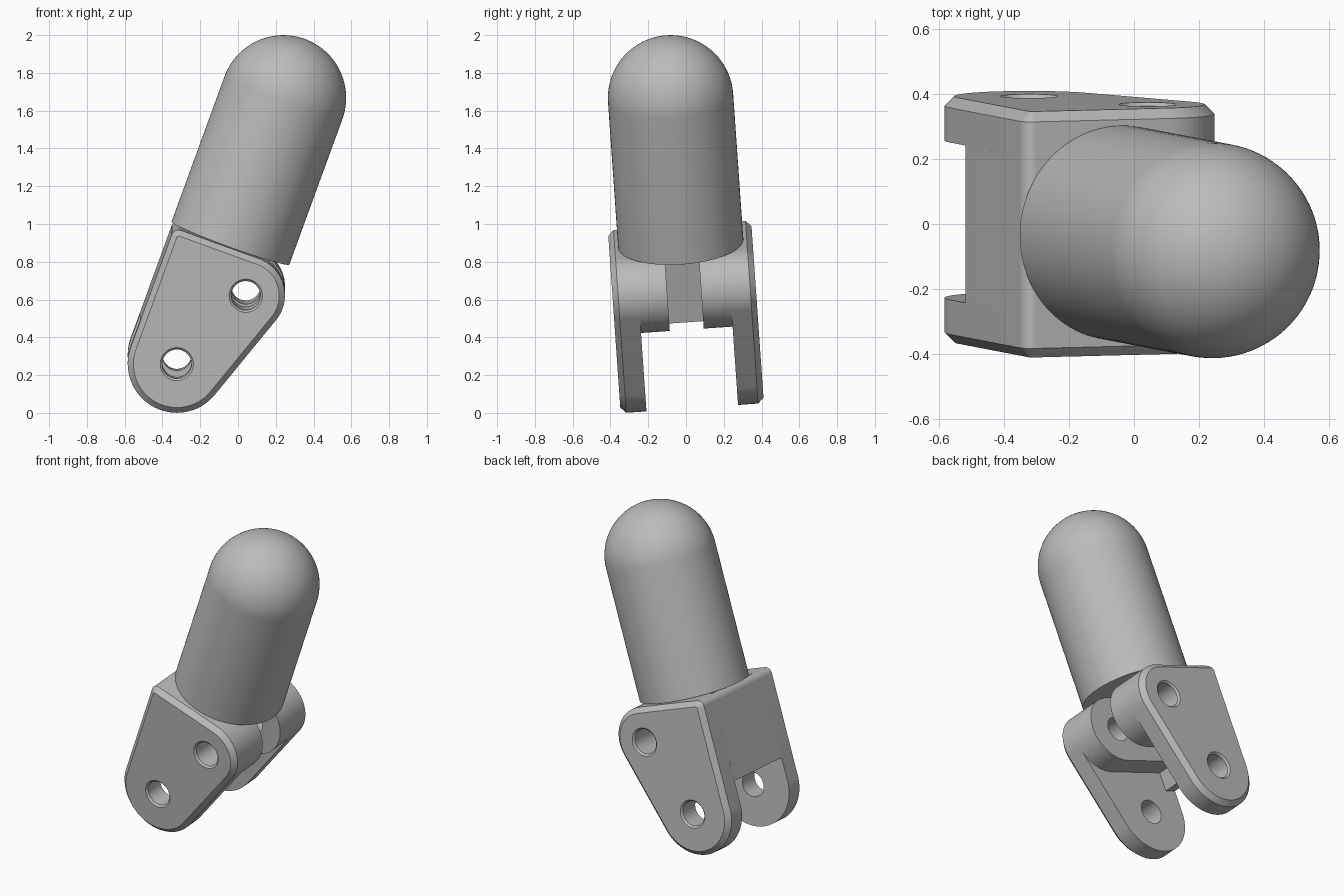
import bpy
import bmesh
import math
from mathutils import Matrix, Vector

if "Cube" in bpy.data.objects:
    bpy.data.objects.remove(bpy.data.objects["Cube"], do_unlink=True)

grey = bpy.data.materials.new("plain grey")
grey.use_nodes = True
grey.diffuse_color = (0.5, 0.5, 0.5, 1)
grey.node_tree.nodes["Principled BSDF"].inputs["Base Color"].default_value = (0.5, 0.5, 0.5, 1)

# Whole finger segment leans sideways and slightly forward
POSE = (Matrix.Translation((0, 0, 0.5)) @ Matrix.Rotation(math.radians(4), 4, 'X')
        @ Matrix.Translation((-0.04, 0, 0.4)) @ Matrix.Rotation(math.radians(20), 4, 'Y'))

# Rounded features in the side plane: x, z, radius
LOW_PIVOT = (-0.056, -0.676, 0.26)
TOP_PIVOT = (0.163, -0.21, 0.207)
CORNER = (-0.276, -0.043, 0.04)
INNER, OUTER, CHAMFER = 0.243, 0.38, 0.03
SLOT = 0.09


def finish(name, bm):
    bmesh.ops.remove_doubles(bm, verts=bm.verts, dist=0.00005)
    bmesh.ops.recalc_face_normals(bm, faces=bm.faces)
    mesh = bpy.data.meshes.new(name)
    bm.to_mesh(mesh)
    bm.free()
    mesh.materials.append(grey)
    obj = bpy.data.objects.new(name, mesh)
    bpy.context.collection.objects.link(obj)
    obj.matrix_world = POSE
    return obj


def outline(circles, inset=0.0, steps=144):
    """Convex outline wrapped around a set of circles."""
    points = []
    for i in range(steps):
        a = math.tau * i / steps
        c, s = math.cos(a), math.sin(a)
        x, z, r = max(circles, key=lambda k: k[0] * c + k[1] * s + k[2])
        p = Vector((x + (r - inset) * c, z + (r - inset) * s))
        if not points or (p - points[-1]).length > 0.0001:
            points.append(p)
    if (points[0] - points[-1]).length < 0.0001:
        points.pop()
    return points


def prism(name, circles, sections):
    """Stack outlines at (y, inset) sections into a closed solid."""
    bm = bmesh.new()
    rings = [[bm.verts.new((p.x, y, p.y)) for p in outline(circles, inset)]
             for y, inset in sections]
    for a, b in zip(rings, rings[1:]):
        for i in range(len(a)):
            j = (i + 1) % len(a)
            bm.faces.new((a[i], a[j], b[j], b[i]))
    bm.faces.new(rings[0])
    bm.faces.new(rings[-1])
    return finish(name, bm)


def lathe(name, profile, steps):
    """Turn an (r, z) profile around z."""
    bm = bmesh.new()
    verts = [bm.verts.new((r, 0, z)) for r, z in profile]
    edges = [bm.edges.new(pair) for pair in zip(verts, verts[1:])]
    bmesh.ops.spin(bm, geom=verts + edges, cent=(0, 0, 0), axis=(0, 0, 1),
                   angle=math.tau, steps=steps, use_merge=True)
    return finish(name, bm)


# Round-nosed finger tip
RADIUS, LENGTH = 0.332, 0.82
dome = [(RADIUS * math.cos(a), LENGTH + RADIUS * math.sin(a))
        for a in (math.pi / 2 * i / 24 for i in range(24))]
parts = [lathe("finger_tip", [(0, 0), (RADIUS, 0)] + dome + [(0, LENGTH + RADIUS)], 96)]

# Back wall joining the two sides
parts.append(prism("back_wall", [CORNER, (-0.316, -0.535, 0), (-0.24, -0.535, 0)],
                   [(-INNER, 0), (INNER, 0)]))

# Chamfered side plates and the bosses inside them
drilled = []
for side, sign in (("left", 1), ("right", -1)):
    tag = "back" if sign > 0 else "front"
    drilled.append(prism(tag + "_side_plate", [LOW_PIVOT, TOP_PIVOT, CORNER],
                         [(sign * INNER, 0), (sign * (OUTER - CHAMFER), 0),
                          (sign * OUTER, CHAMFER)]))
    drilled.append(prism(tag + "_boss", [TOP_PIVOT, (-0.28, -0.003, 0), (-0.28, -0.417, 0)],
                         [(sign * SLOT, 0), (sign * INNER, 0)]))

# Countersunk pin holes
for x, z, _ in (LOW_PIVOT, TOP_PIVOT):
    cutter = lathe("pin_hole_cutter", [(0, -0.4), (0.108, -0.4), (0.077, -0.369),
                                       (0.077, 0.369), (0.108, 0.4), (0, 0.4)], 48)
    cutter.hide_render = True
    cutter.matrix_world = (POSE @ Matrix.Translation((x, 0, z))
                           @ Matrix.Rotation(math.pi / 2, 4, 'X'))
    bpy.context.view_layer.update()
    for obj in drilled:
        if "boss" in obj.name and z < -0.5:
            continue
        mod = obj.modifiers.new("pin_hole", 'BOOLEAN')
        mod.operation, mod.solver, mod.object = 'DIFFERENCE', 'EXACT', cutter
        bpy.context.view_layer.objects.active = obj
        bpy.ops.object.modifier_apply(modifier=mod.name)
    bpy.data.objects.remove(cutter, do_unlink=True)

# Smooth curves, crisp edges
bpy.ops.object.select_all(action='DESELECT')
for obj in parts + drilled:
    obj.select_set(True)
    bpy.context.view_layer.objects.active = obj
bpy.ops.object.shade_smooth_by_angle(angle=math.radians(30))
